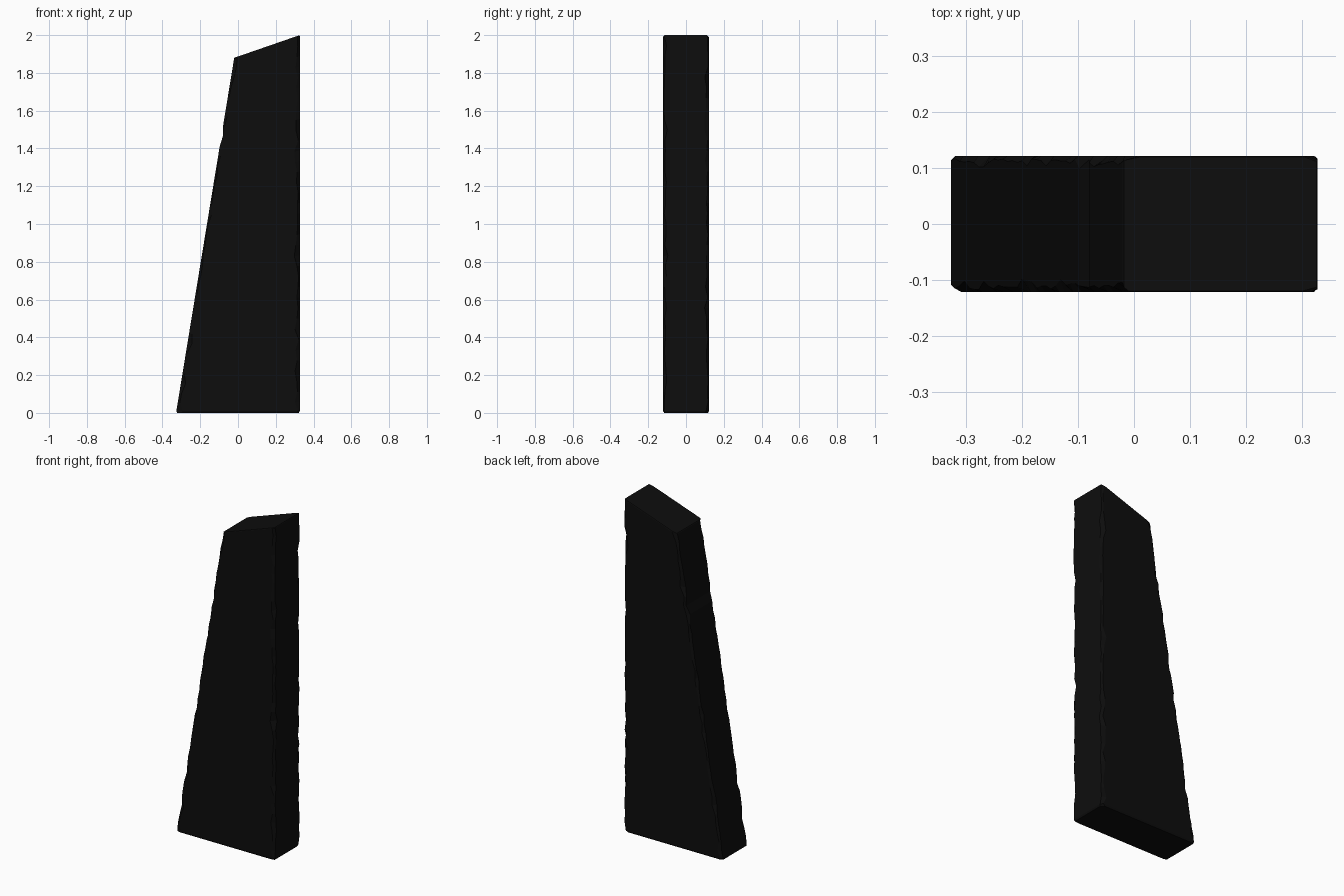
import bpy, bmesh, random
from mathutils import Vector

random.seed(7)
cube = bpy.data.objects.get("Cube")
if cube:
    bpy.data.objects.remove(cube, do_unlink=True)

# Near-black stone
stone = bpy.data.materials.new("black_stone")
stone.use_nodes = True
stone.diffuse_color = (0.004, 0.004, 0.004, 1)
bsdf = stone.node_tree.nodes["Principled BSDF"]
bsdf.inputs["Base Color"].default_value = stone.diffuse_color
bsdf.inputs["Roughness"].default_value = 0.9

HALF_DEPTH = 0.121
LEVELS = 36
BOTTOM_LEFT, TOP_LEFT, RIGHT = -0.328, -0.02, 0.327
LOW_TOP, HIGH_TOP = 1.88, 2.0


def point(x, y, t):
    """Place a point on level t, which tilts gradually into the sloped top."""
    left = BOTTOM_LEFT + (TOP_LEFT - BOTTOM_LEFT) * t
    across = (x - left) / (RIGHT - left)
    return Vector((x, y, t * (LOW_TOP + (HIGH_TOP - LOW_TOP) * across)))


def chip():
    """Wear at one corner: mostly slight, with occasional deeper chips."""
    size = random.uniform(0.004, 0.012)
    if random.random() < 0.3:
        size += random.uniform(0.006, 0.014)
    return size


def ring(bm, t, inset=0.0):
    """One eight-sided slice with worn corners."""
    left = BOTTOM_LEFT + (TOP_LEFT - BOTTOM_LEFT) * t + inset
    if 0.755 < t < 0.785:  # shallow dent in the leaning side
        left += 0.008
    right, depth = RIGHT - inset, HALF_DEPTH - inset
    verts = []
    for sx, sy in ((-1, -1), (1, -1), (1, 1), (-1, 1)):
        x = left if sx < 0 else right
        cut_x, cut_y = chip() * 1.3, chip()
        pair = [point(x, sy * (depth - cut_y), t),
                point(x - sx * cut_x, sy * depth, t)]
        if sx * sy < 0:
            pair.reverse()
        verts += [bm.verts.new(p) for p in pair]
    return verts


# Leaning slab, built from slices between softened ends
bm = bmesh.new()
rings = [ring(bm, 0, 0.005), ring(bm, 0.005)]
rings += [ring(bm, i / LEVELS) for i in range(1, LEVELS)]
rings += [ring(bm, 0.998), ring(bm, 1, 0.002)]
for low, high in zip(rings, rings[1:]):
    for i in range(8):
        j = (i + 1) % 8
        bm.faces.new((low[i], low[j], high[j], high[i]))
bm.faces.new(rings[0][::-1])
bm.faces.new(rings[-1])
bmesh.ops.recalc_face_normals(bm, faces=bm.faces)

mesh = bpy.data.meshes.new("stone_slab")
bm.to_mesh(mesh)
bm.free()
mesh.materials.append(stone)
slab = bpy.data.objects.new("stone_slab", mesh)
bpy.context.collection.objects.link(slab)
